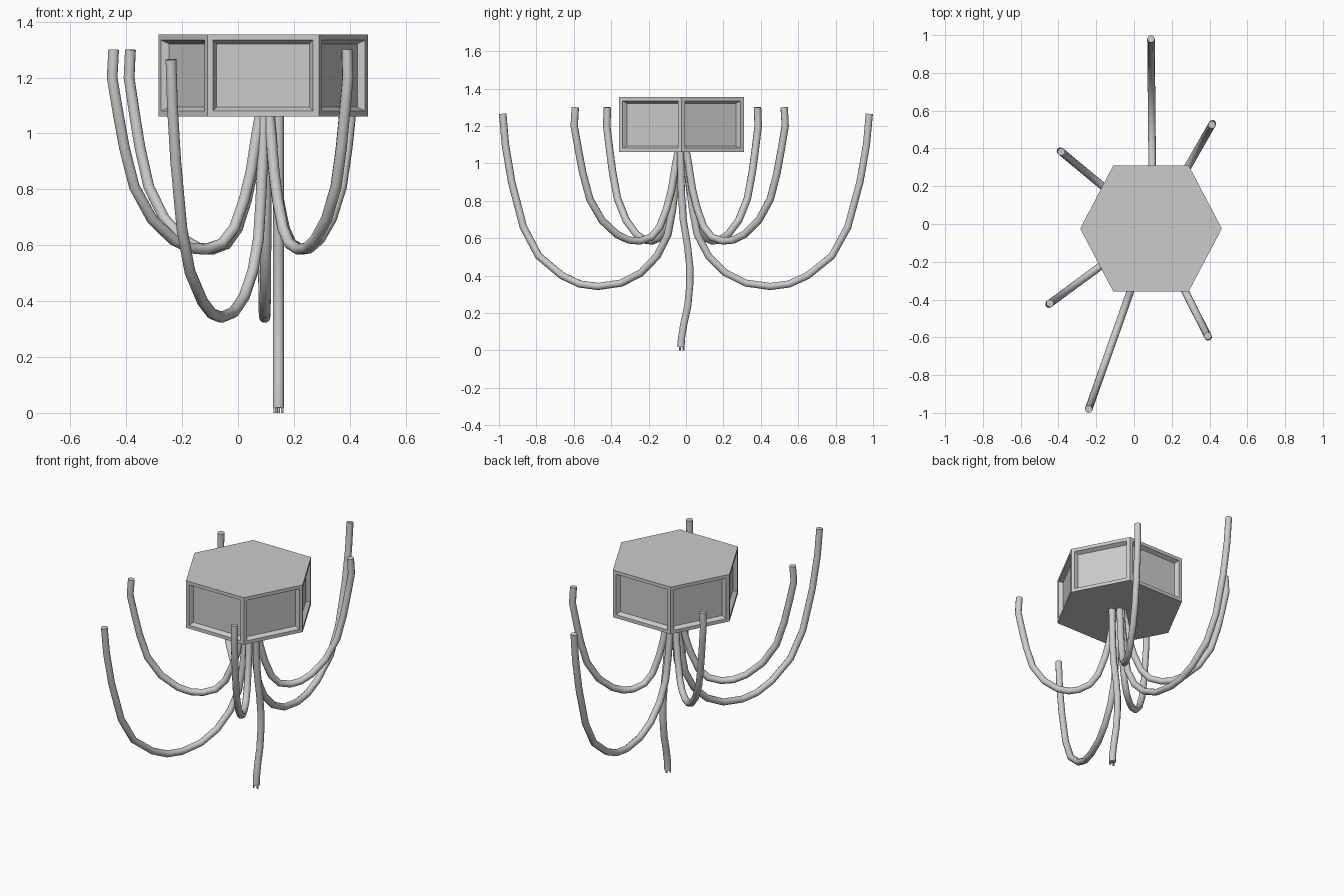
import bpy, bmesh
from mathutils import Vector

if "Cube" in bpy.data.objects:
    bpy.data.objects.remove(bpy.data.objects["Cube"])

HUB = Vector((0.10, -0.02))


def tube(name, points, radius):
    # round rod along a path, closed at both ends
    cu = bpy.data.curves.new(name, 'CURVE')
    cu.dimensions = '3D'
    cu.bevel_depth = radius
    cu.bevel_resolution = 3
    cu.use_fill_caps = True
    sp = cu.splines.new('POLY')
    sp.points.add(len(points) - 1)
    for p, co in zip(sp.points, points):
        p.co = (*co, 1)
    ob = bpy.data.objects.new(name, cu)
    bpy.context.collection.objects.link(ob)
    bpy.ops.object.select_all(action='DESELECT')
    ob.select_set(True)
    bpy.context.view_layer.objects.active = ob
    bpy.ops.object.convert(target='MESH')
    bpy.ops.object.shade_smooth_by_angle(angle=0.7)


# hexagonal box with recessed side panels
bm = bmesh.new()
outline = [(0.375, 0), (0.2, 0.333), (-0.2, 0.333),
           (-0.375, 0), (-0.2, -0.333), (0.2, -0.333)]
base = bm.faces.new([bm.verts.new((0.09 + x, -0.024 + y, 1.06)) for x, y in outline])
ext = bmesh.ops.extrude_face_region(bm, geom=[base], use_keep_orig=True)
bmesh.ops.translate(bm, vec=(0, 0, 0.295),
                    verts=[v for v in ext['geom'] if isinstance(v, bmesh.types.BMVert)])
bmesh.ops.recalc_face_normals(bm, faces=bm.faces)
sides = [f for f in bm.faces if abs(f.normal.z) < 0.5]
bmesh.ops.inset_individual(bm, faces=sides, thickness=0.03, depth=0)
bmesh.ops.inset_individual(bm, faces=sides, thickness=0.018, depth=-0.025)
me = bpy.data.meshes.new("hex_box")
bm.to_mesh(me)
bm.free()
bpy.context.collection.objects.link(bpy.data.objects.new("hex_box", me))

# hanging arms: (fraction of reach from hub, height)
SHORT = [(0.03, 1.09), (0.06, 1.0), (0.10, 0.86), (0.145, 0.76), (0.21, 0.66),
         (0.29, 0.605), (0.40, 0.585), (0.50, 0.59), (0.61, 0.62), (0.75, 0.695),
         (0.865, 0.81), (0.93, 0.95), (0.97, 1.07), (1.01, 1.2), (1.0, 1.30)]
LONG = [(0.02, 1.09), (0.03, 0.95), (0.055, 0.75), (0.08, 0.62), (0.14, 0.505),
        (0.23, 0.415), (0.34, 0.36), (0.47, 0.342), (0.57, 0.355), (0.67, 0.40),
        (0.80, 0.505), (0.885, 0.66), (0.95, 0.90), (0.985, 1.1), (1.0, 1.265)]
arms = [("back_long_arm", (0.09, 0.98), LONG), ("front_long_arm", (-0.24, -0.98), LONG),
        ("back_right_arm", (0.412, 0.525), SHORT), ("back_left_arm", (-0.385, 0.382), SHORT),
        ("front_left_arm", (-0.445, -0.42), SHORT), ("front_right_arm", (0.39, -0.592), SHORT)]
for name, end, profile in arms:
    pts = []
    for t, z in profile:
        p = HUB.lerp(Vector(end), t)
        pts.append((p.x, p.y, z))
    tube(name, pts, 0.02)

# wavy centre stem
STEM = [(-0.03, 1.09), (-0.025, 0.85), (-0.015, 0.7), (0.008, 0.56), (0.02, 0.45),
        (0.02, 0.35), (0.01, 0.24), (-0.012, 0.14), (-0.025, 0.06), (-0.026, 0.018)]
tube("centre_stem", [(0.145, y, z) for y, z in STEM], 0.02)

# small pins at the stem tip
for i, (dx, dy) in enumerate([(-0.013, -0.006), (0.013, -0.006), (0, 0.012)]):
    tube(f"stem_pin_{i + 1}", [(0.145 + dx, -0.026 + dy, z) for z in (0.025, 0.0)], 0.005)
